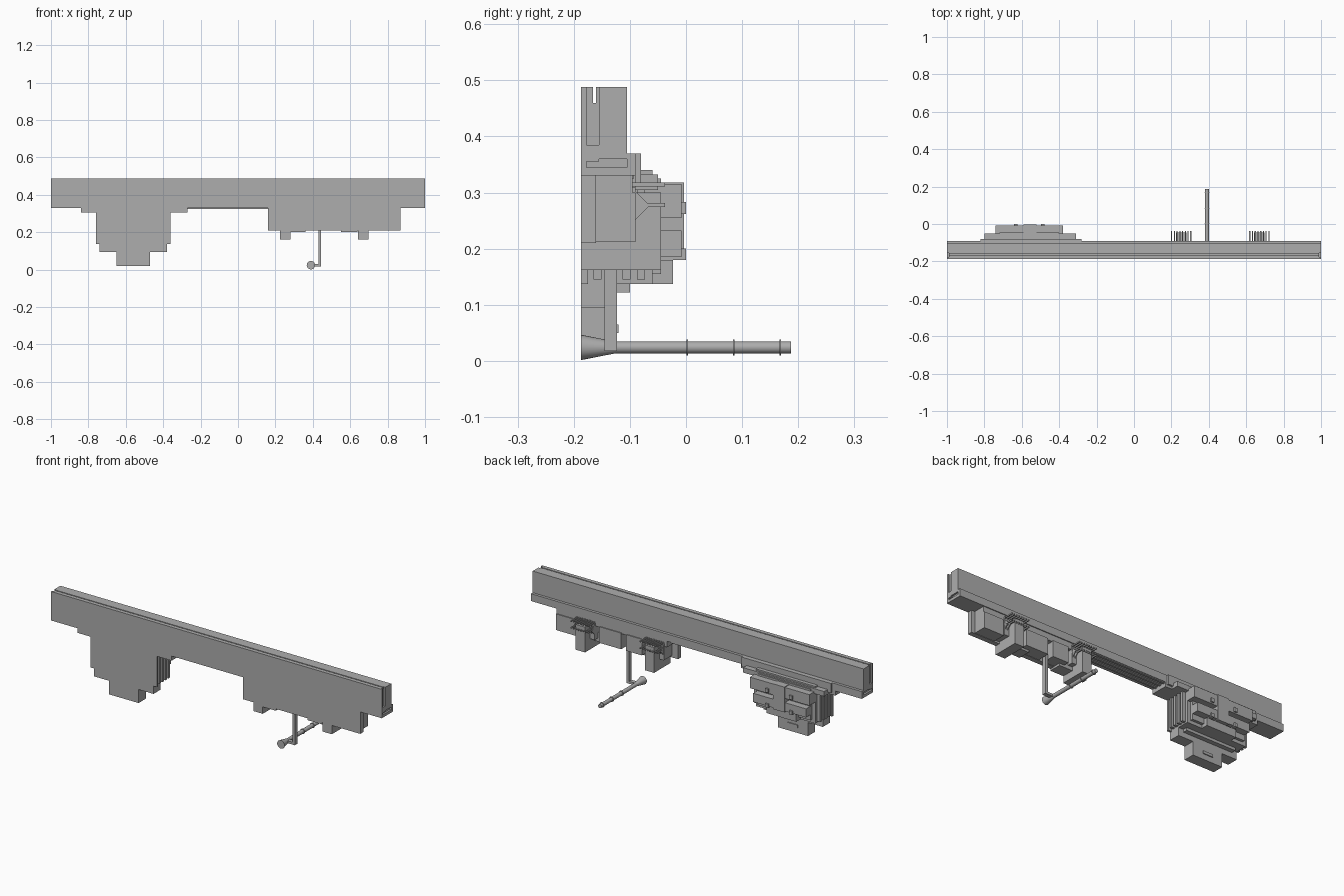
import bpy
import bmesh
from math import radians
from mathutils import Matrix

if "Cube" in bpy.data.objects:
    bpy.data.objects.remove(bpy.data.objects["Cube"])

grey = bpy.data.materials.new("plain grey")
grey.use_nodes = True
tone = (0.42, 0.42, 0.42, 1)
grey.diffuse_color = tone
grey.node_tree.nodes["Principled BSDF"].inputs["Base Color"].default_value = tone
FRONT = -0.187


def finish(name, bm):
    bmesh.ops.recalc_face_normals(bm, faces=bm.faces)
    mesh = bpy.data.meshes.new(name)
    bm.to_mesh(mesh)
    bm.free()
    mesh.materials.append(grey)
    ob = bpy.data.objects.new(name, mesh)
    bpy.context.collection.objects.link(ob)
    return ob


def box(name, x, y, z):
    bm = bmesh.new()
    bmesh.ops.create_cube(bm, size=1)
    for v in bm.verts:
        v.co = [r[0] if c < 0 else r[1] for c, r in zip(v.co, (x, y, z))]
    return finish(name, bm)


def extrude(name, points, x0, x1):
    """Extrude a y-z profile along x."""
    bm = bmesh.new()
    face = bm.faces.new([bm.verts.new((x0, y, z)) for y, z in points])
    out = bmesh.ops.extrude_face_region(bm, geom=[face])
    for v in out["geom"]:
        if isinstance(v, bmesh.types.BMVert):
            v.co.x = x1
    return finish(name, bm)


def tube(name, x, z, y0, y1, r0, r1, sides=24):
    bm = bmesh.new()
    bmesh.ops.create_cone(bm, cap_ends=True, segments=sides, radius1=r0,
                          radius2=r1, depth=y1 - y0)
    place = Matrix.Translation((x, (y0 + y1) / 2, z)) @ Matrix.Rotation(radians(-90), 4, 'X')
    bmesh.ops.transform(bm, matrix=place, verts=bm.verts)
    ob = finish(name, bm)
    bpy.context.view_layer.objects.active = ob
    ob.select_set(True)
    bpy.ops.object.shade_smooth_by_angle()
    ob.select_set(False)


# Long beam with a narrow slot along its top and a lower ledge
extrude("main_beam", [(FRONT, 0.33), (-0.09, 0.33), (-0.09, 0.37), (-0.105, 0.37),
                      (-0.105, 0.488), (-0.160, 0.488), (-0.160, 0.46),
                      (-0.166, 0.46), (-0.166, 0.488), (FRONT, 0.488)], -0.99, 0.99)
for s in (-1, 1):
    x = sorted((s * 0.99, s))
    box("beam_end_front", x, (FRONT, -0.177), (0.33, 0.488))
    box("beam_end_back", x, (-0.155, -0.105), (0.36, 0.488))
    box("beam_end_ledge", x, (FRONT, -0.09), (0.33, 0.345))
    box("beam_end_infill", x, (-0.177, -0.155), (0.355, 0.385))
    box("beam_end_lip", x, (-0.105, -0.09), (0.345, 0.37))
for y in (-0.165, -0.135, -0.105):
    box("beam_underside_rail", (-0.27, 0.16), (y, y + 0.012), (0.325, 0.335))

# Right tower: front skin, slatted core and stepped collars
box("tower_skin", (-0.76, -0.36), (FRONT, -0.175), (0.137, 0.34))
box("tower_core", (-0.74, -0.38), (FRONT, -0.06), (0.137, 0.34))
for i in range(4):
    y = -0.165 + i * 0.026
    box("tower_slat", (-0.76, -0.36), (y, y + 0.014), (0.145, 0.305))
box("tower_upper_collar", (-0.84, -0.27), (FRONT, -0.09), (0.305, 0.34))
box("tower_ledge_collar", (-0.82, -0.28), (-0.11, -0.08), (0.318, 0.37))
box("tower_mid_collar", (-0.80, -0.31), (-0.11, -0.05), (0.305, 0.332))
box("tower_back", (-0.72, -0.40), (-0.07, -0.045), (0.155, 0.325))

# Horizontal blocks, centre post and small beams on the tower back
box("upper_block", (-0.74, -0.38), (-0.06, -0.008), (0.255, 0.315))
box("lower_block", (-0.72, -0.40), (-0.06, -0.008), (0.185, 0.232))
box("centre_post", (-0.592, -0.522), (-0.06, -0.004), (0.18, 0.318))
for x in (-0.632, -0.488):
    box("upper_beam", (x - 0.009, x + 0.009), (-0.06, 0), (0.262, 0.283))
    box("lower_beam", (x - 0.009, x + 0.009), (-0.06, 0), (0.18, 0.20))

# Stepped foot of the tower
box("foot_block", (-0.65, -0.47), (-0.10, -0.023), (0.137, 0.18))
box("foot_wide", (-0.74, -0.38), (FRONT, -0.125), (0.094, 0.15))
box("foot_step", (-0.71, -0.41), (-0.13, -0.10), (0.122, 0.15))
box("foot_bottom", (-0.65, -0.47), (FRONT, -0.125), (0.02, 0.11))
box("foot_plate", (-0.59, -0.53), (-0.13, -0.12), (0.05, 0.065))

# Left hull: thin front skin with blocks behind it
box("hull_skin", (0.16, 0.87), (FRONT, -0.16), (0.21, 0.34))
box("hull_ceiling", (0.18, 0.85), (-0.165, -0.095), (0.295, 0.34))
for x0, x1 in ((0.33, 0.425), (0.455, 0.59), (0.73, 0.85)):
    box("hull_block", (x0, x1), (-0.165, -0.09), (0.212, 0.30))
box("hull_low_edge", (0.28, 0.36), (FRONT, -0.12), (0.20, 0.25))
box("hull_low_edge", (0.55, 0.64), (FRONT, -0.12), (0.20, 0.25))

# Two keels, each below a bank of pins
for x in (0.2525, 0.67):
    box("keel", (x - 0.028, x + 0.028), (FRONT, -0.045), (0.162, 0.30))
    box("keel_shoulder", (x - 0.055, x + 0.055), (-0.165, -0.09), (0.22, 0.31))
    for i in range(8):
        px = x - 0.051 + i * 0.0146
        box("upper_pin", (px - 0.003, px + 0.003), (-0.10, -0.037), (0.311, 0.318))
        box("lower_pin", (px - 0.003, px + 0.003), (-0.10, -0.037), (0.274, 0.281))
        extrude("pin_brace", [(-0.09, 0.252), (-0.065, 0.277), (-0.09, 0.302)],
                px - 0.002, px + 0.002)

# Hanging strut and flared tube with rings
box("strut", (0.43, 0.445), (-0.145, -0.123), (0.018, 0.34))
box("strut_arm", (0.385, 0.445), (-0.145, -0.123), (0.018, 0.031))
tube("flared_mouth", 0.39, 0.024, FRONT, -0.123, 0.0225, 0.010)
tube("long_tube", 0.39, 0.024, -0.125, 0.187, 0.0105, 0.0105)
for y in (0.002, 0.085, 0.168):
    tube("tube_ring", 0.39, 0.024, y - 0.0015, y + 0.0015, 0.014, 0.014)
